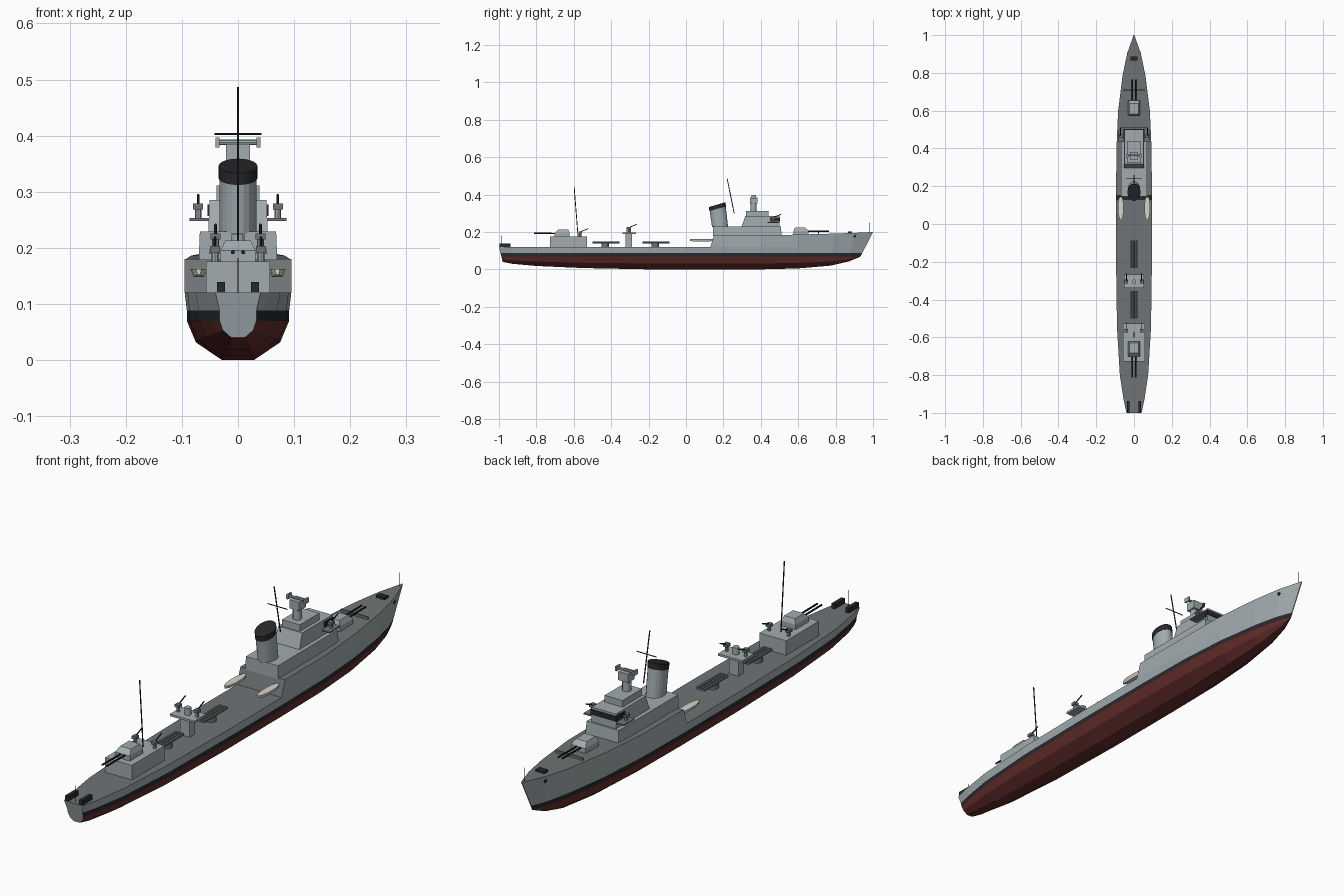
import bpy, bmesh, math
from mathutils import Vector

if "Cube" in bpy.data.objects:
    bpy.data.objects.remove(bpy.data.objects["Cube"])


def material(name, r, g, b):
    m = bpy.data.materials.new(name)
    m.diffuse_color = (r, g, b, 1)
    m.use_nodes = True
    m.node_tree.nodes["Principled BSDF"].inputs["Base Color"].default_value = m.diffuse_color
    return m


GREY = material("ship_grey", 0.36, 0.41, 0.43)
DECK = material("deck_grey", 0.16, 0.175, 0.18)
RED = material("bottom_red", 0.13, 0.028, 0.025)
BLACK = material("black", 0.02, 0.022, 0.025)
CREAM = material("boat_cream", 0.68, 0.66, 0.58)


def finish(name, bm, *mats):
    bmesh.ops.recalc_face_normals(bm, faces=bm.faces)
    mesh = bpy.data.meshes.new(name)
    bm.to_mesh(mesh)
    bm.free()
    ob = bpy.data.objects.new(name, mesh)
    bpy.context.collection.objects.link(ob)
    for m in mats:
        mesh.materials.append(m)
    return ob


def loft(name, rings, mat):
    """Skin closed rings of equal length and cap both ends."""
    bm = bmesh.new()
    vs = [[bm.verts.new(p) for p in r] for r in rings]
    n = len(vs[0])
    for a, b in zip(vs, vs[1:]):
        for k in range(n):
            bm.faces.new((a[k], a[(k + 1) % n], b[(k + 1) % n], b[k]))
    bm.faces.new(vs[0])
    bm.faces.new(vs[-1])
    return finish(name, bm, mat)


def box(name, x, y, z, mat=GREY, inset=(0, 0, 0)):
    """Box from ranges; inset = how far the top pulls in (x sides, aft, fore)."""
    (x0, x1), (y0, y1), (z0, z1) = x, y, z
    i, a, f = inset
    low = [(x0, y0, z0), (x1, y0, z0), (x1, y1, z0), (x0, y1, z0)]
    top = [(x0 + i, y0 + a, z1), (x1 - i, y0 + a, z1), (x1 - i, y1 - f, z1), (x0 + i, y1 - f, z1)]
    return loft(name, [low, top], mat)


def rod(name, p, q, r, mat=BLACK, sides=8):
    p, q = Vector(p), Vector(q)
    rot = (q - p).to_track_quat('Z', 'Y')
    ring = [rot @ Vector((r * math.cos(t), r * math.sin(t), 0))
            for t in (2 * math.pi * k / sides for k in range(sides))]
    return loft(name, [[p + v for v in ring], [q + v for v in ring]], mat)


# Hull stations: y, deck half width, waterline ratio, keel z, deck z, end rake
STATIONS = [
    (-0.992, .040, .82, .040, .12, -.028), (-0.93, .055, .88, .030, .12, 0),
    (-0.80, .075, .93, .018, .12, 0), (-0.55, .090, .96, .007, .12, 0),
    (-0.20, .095, .96, 0, .12, 0), (0.13, .095, .96, 0, .12, 0),
    (0.15, .095, .96, 0, .18, 0), (0.40, .093, .94, 0, .18, 0),
    (0.60, .084, .88, .005, .186, 0), (0.78, .060, .80, .020, .191, .01),
    (0.88, .036, .70, .042, .195, .025), (0.943, .002, .8, .068, .20, .057)]


def hull():
    bm = bmesh.new()
    rings = []
    for y, w, f, zk, zd, rake in STATIONS:
        t = 1 if y < .5 else .032 / (zd - .088)
        half = [(.3 * w, zk), (.79 * w * (f + .04), zk + .45 * (.07 - zk)), (w * f, .07),
                (w * f, .088), (w * (f + (1 - f) * t), .12), (w, zd)]
        pts = half + [(-x, z) for x, z in reversed(half)]
        rings.append([bm.verts.new((x, y + rake * (z - .088) / .112, z)) for x, z in pts])
    bands = [1, 1, 2, 0, 0, 3, 0, 0, 2, 1, 1, 1]
    for a, b in zip(rings, rings[1:]):
        for k in range(12):
            j = (k + 1) % 12
            bm.faces.new((a[k], a[j], b[j], b[k])).material_index = bands[k]
    bm.faces.new(rings[0])
    bm.faces.new(rings[-1])
    bmesh.ops.remove_doubles(bm, verts=bm.verts, dist=.0002)
    finish("hull", bm, GREY, RED, BLACK, DECK)


hull()


# Twin gun turrets, d = pointing direction along y
def turret(name, y, z, d):
    box(name + "_base", (-.031, .031), (y - .04, y + .04), (z, z + .02))
    rear, front = (.008, .018) if d > 0 else (.018, .008)
    box(name + "_roof", (-.031, .031), (y - .04, y + .04), (z + .02, z + .038), GREY, (.008, rear, front))
    for s in (-1, 1):
        rod(name + "_barrel", (s * .009, y + d * .03, z + .017), (s * .009, y + d * .15, z + .018), .0035)


turret("fore_turret", .615, .186, 1)
turret("aft_turret", -.662, .175, -1)


# Light anti-aircraft guns
def light_gun(name, x, y, z):
    rod(name + "_pedestal", (x, y, z), (x, y, z + .02), .006, GREY)
    box(name + "_cradle", (x - .009, x + .009), (y - .01, y + .01), (z + .018, z + .029), DECK)
    rod(name + "_barrel", (x, y, z + .026), (x, y + .042, z + .044), .0025, BLACK, 6)


box("aft_deckhouse", (-.057, .057), (-.727, -.528), (.118, .176))
for s in (-1, 1):
    light_gun("aft_gun", s * .041, -.565, .174)
    light_gun("platform_gun", s * .04, -.305, .197)
    light_gun("bridge_wing_gun", s * .071, .465, .25)

# Midships gun platform
box("platform_column", (-.02, .02), (-.323, -.29), (.118, .19))
box("gun_platform", (-.052, .052), (-.34, -.268), (.189, .197))
rod("searchlight", (0, -.305, .196), (0, -.305, .224), .012, GREY, 12)

# Torpedo tube mounts
for y in (-.427, -.16):
    rod("torpedo_pedestal", (0, y - .005, .118), (0, y - .005, .137), .02, DECK, 12)
    for k in (-1, 0, 1):
        rod("torpedo_tube", (k * .0135, y - .072, .143), (k * .0135, y + .072, .143), .006, DECK)

# Superstructure tiers and bridge
box("lower_house", (-.07, .07), (.145, .512), (.178, .229), GREY, (.002, 0, .005))
box("bridge_house", (-.053, .053), (.297, .5), (.228, .285), GREY, (.002, .02, 0))
box("bridge_windows", (-.0545, .0545), (.448, .503), (.257, .277), BLACK)
box("bridge_top", (-.038, .038), (.322, .44), (.284, .311))
for s in (-1, 1):
    box("bridge_wing", tuple(sorted((s * .045, s * .086))), (.435, .5), (.248, .253), DECK)

# Gunnery director and rangefinder
rod("director_column", (0, .36, .31), (0, .36, .36), .016, GREY, 12)
box("director_head", (-.021, .021), (.342, .382), (.352, .385))
rod("rangefinder", (-.036, .362, .388), (.036, .362, .388), .005, GREY)
for s in (-1, 1):
    box("rangefinder_end", tuple(sorted((s * .033, s * .040))), (.35, .374), (.379, .397))


# Oval raked funnel; rings slope upward toward the bow
def oval(z, slope, rx=.033, ry=.043):
    cy = .182 - (z - .228) * .13
    return [(rx * math.cos(t), cy + ry * math.sin(t), z + slope * math.sin(t))
            for t in (2 * math.pi * k / 20 for k in range(20))]


loft("funnel", [oval(.226, 0), oval(.324, .012)], GREY)
loft("funnel_cap", [oval(.324, .012, .0345, .0445), oval(.346, .013, .0345, .0445)], BLACK)

# Masts and flagstaffs
rod("foremast", (0, .258, .298), (0, .22, .486), .0022)
rod("foremast_yard", (-.042, .24, .403), (.042, .24, .403), .0018)
rod("mainmast", (0, -.577, .175), (0, -.598, .44), .0022)
rod("jackstaff", (0, .983, .195), (0, .983, .25), .001, BLACK, 6)
rod("ensign_staff", (0, -.985, .118), (0, -.985, .182), .001, BLACK, 6)

# Ship's boats
for s in (-1, 1):
    shape = [(.022, .3), (.04, .75), (.065, 1), (.105, 1), (.13, .75), (.147, .25)]
    loft("ships_boat", [[(s * .07 + .015 * w * u, y, z) for u, z in
                         ((-1, .162), (-.6, .154 - .006 * w), (.6, .154 - .006 * w), (1, .162))]
                        for y, w in shape], CREAM)

# Deck fittings at bow and stern
box("breakwater", (-.058, .058), (.707, .712), (.185, .199), DECK)
box("anchor_winch", (-.018, .018), (.865, .888), (.19, .203), BLACK)
for s in (-1, 1):
    rod("anchor", (s * .022, .9, .178), (s * .036, .903, .176), .007, BLACK, 6)
    box("depth_charge_rack", (s * .03 - .007, s * .03 + .007), (-.998, -.938), (.119, .139), BLACK)
